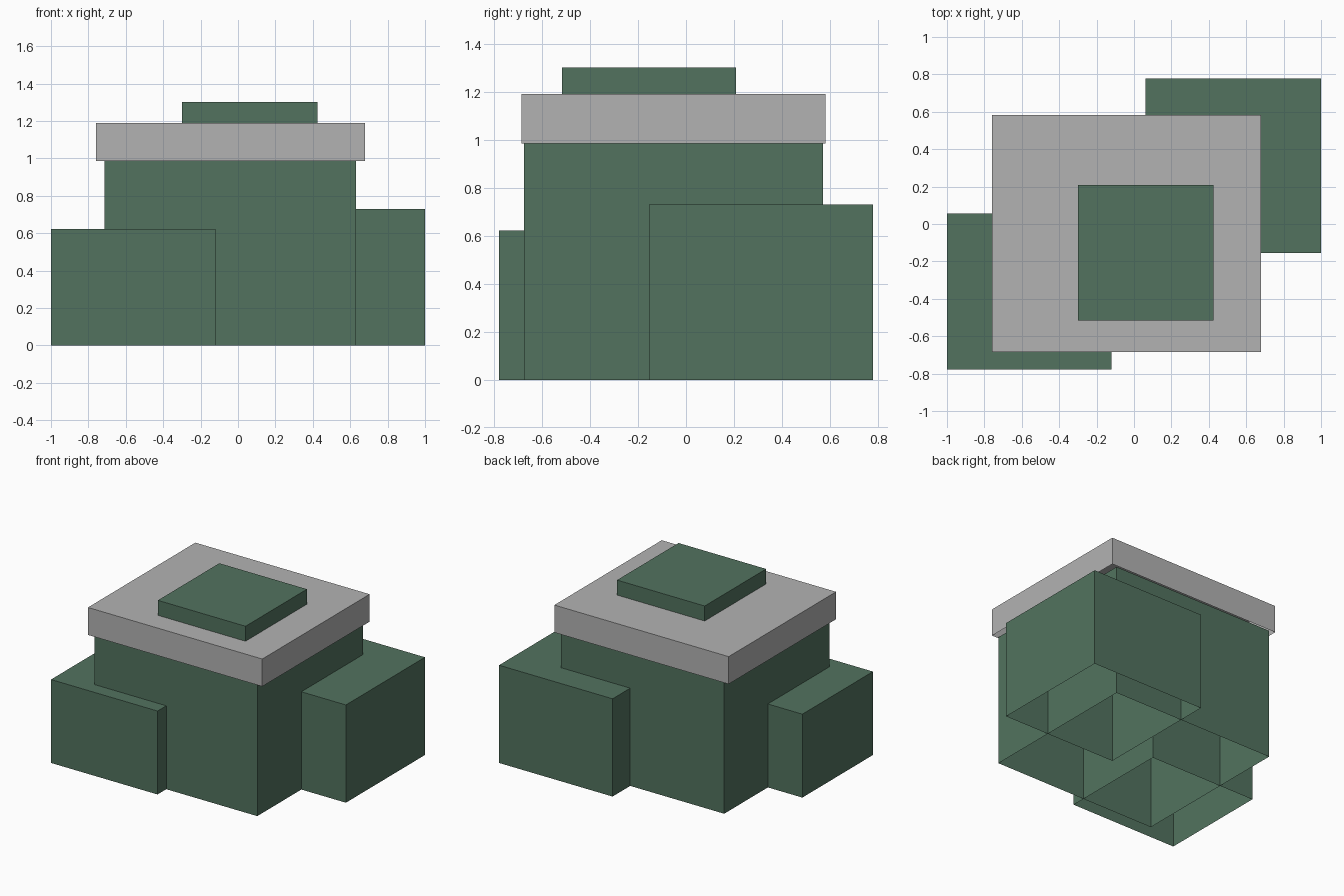
import bpy
import bmesh

if "Cube" in bpy.data.objects:
    bpy.data.objects.remove(bpy.data.objects["Cube"])


def material(name, rgb):
    m = bpy.data.materials.new(name)
    m.diffuse_color = (*rgb, 1.0)
    m.use_nodes = True
    m.node_tree.nodes["Principled BSDF"].inputs["Base Color"].default_value = m.diffuse_color
    return m


green = material("dull green", (0.084, 0.171, 0.114))
grey = material("light grey", (0.45, 0.45, 0.45))


def open_box(name, xs, ys, zs, mat):
    """Box shell with walls and a top, open underneath."""
    bm = bmesh.new()
    bmesh.ops.create_cube(bm, size=1.0)
    for v in bm.verts:
        v.co = [r[0] if c < 0 else r[1] for c, r in zip(v.co, (xs, ys, zs))]
    bm.normal_update()
    bottom = [f for f in bm.faces if f.normal.z < -0.5]
    bmesh.ops.delete(bm, geom=bottom, context='FACES_ONLY')
    mesh = bpy.data.meshes.new(name)
    bm.to_mesh(mesh)
    bm.free()
    mesh.materials.append(mat)
    bpy.context.collection.objects.link(bpy.data.objects.new(name, mesh))


# Central block and the two lower wings overlapping it
open_box("main_block", (-0.715, 0.632), (-0.675, 0.57), (0, 0.985), green)
open_box("front_left_wing", (-1.0, -0.12), (-0.778, 0.055), (0, 0.623), green)
open_box("back_right_wing", (0.062, 1.0), (-0.155, 0.778), (0, 0.73), green)

# Overhanging roof slab and the raised cap on it
open_box("roof_slab", (-0.76, 0.68), (-0.685, 0.582), (0.985, 1.19), grey)
open_box("roof_cap", (-0.30, 0.424), (-0.517, 0.208), (1.19, 1.302), green)
